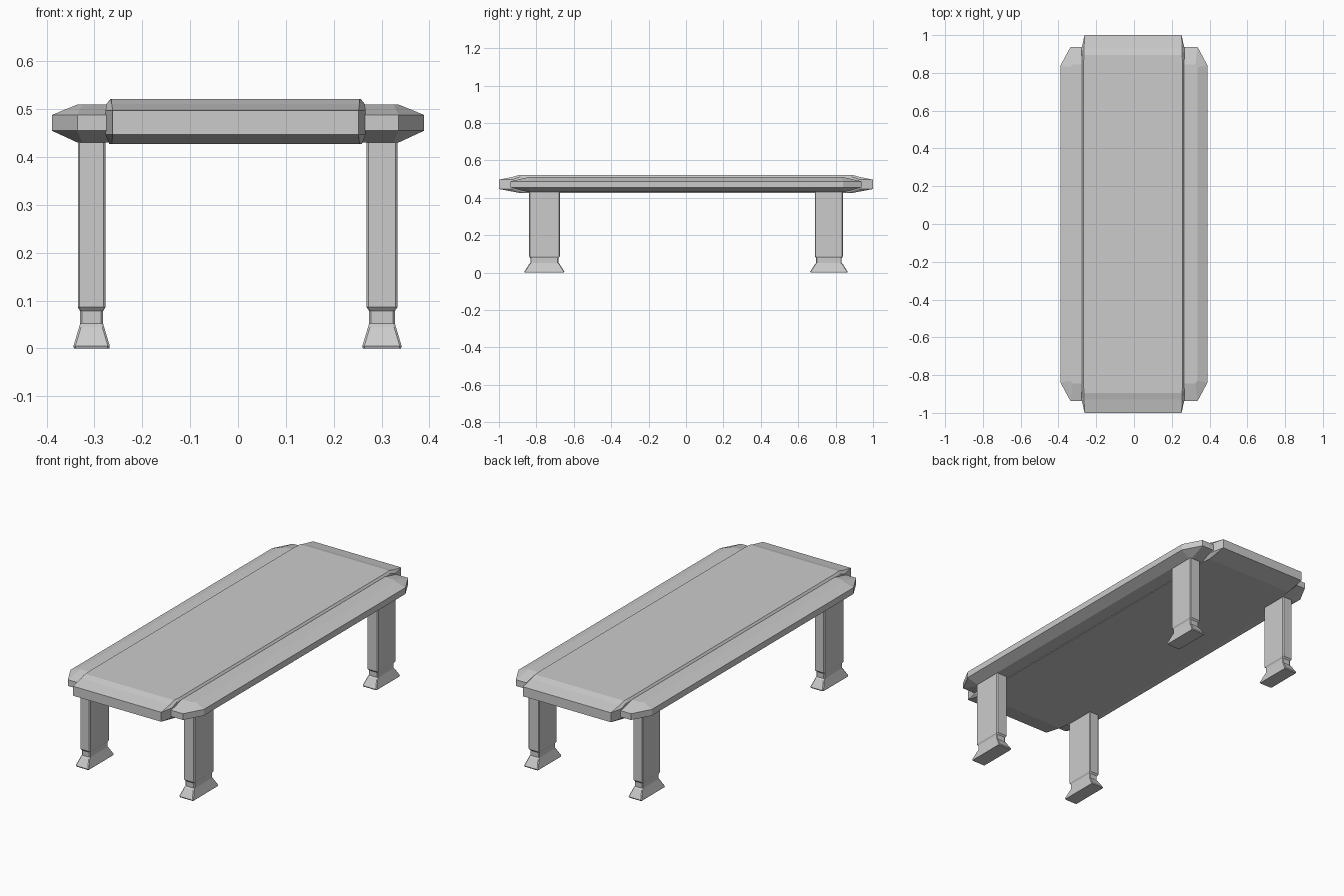
import bpy, bmesh

if "Cube" in bpy.data.objects:
    bpy.data.objects.remove(bpy.data.objects["Cube"])


def loft(name, rings):
    """Skin a closed solid through stacked outlines (z, [(x, y), ...])."""
    bm = bmesh.new()
    loops = [[bm.verts.new((x, y, z)) for x, y in pts] for z, pts in rings]
    n = len(loops[0])
    for a, b in zip(loops, loops[1:]):
        for i in range(n):
            j = (i + 1) % n
            bm.faces.new((a[i], a[j], b[j], b[i]))
    bm.faces.new(loops[0][::-1])
    bm.faces.new(loops[-1])
    bmesh.ops.recalc_face_normals(bm, faces=bm.faces)
    me = bpy.data.meshes.new(name)
    bm.to_mesh(me)
    bm.free()
    ob = bpy.data.objects.new(name, me)
    bpy.context.collection.objects.link(ob)
    return ob


def octagon(cx, cy, x_out, y_in, x_in, y_out):
    """Rectangle with cut corners running (x_out, y_in) -> (x_in, y_out)."""
    q = [(x_out, y_in), (x_in, y_out)]
    p = q + [(-x, y) for x, y in q[::-1]]
    p += [(-x, -y) for x, y in p]
    return [(cx + x, cy + y) for x, y in p]


# Central board: sloping ends, slightly tapered tips
loft("center_board", [
    (0.427, octagon(-0.005, 0, 0.264, 0.86, 0.259, 0.895)),
    (0.447, octagon(-0.005, 0, 0.272, 0.93, 0.257, 1.0)),
    (0.497, octagon(-0.005, 0, 0.272, 0.93, 0.257, 1.0)),
    (0.511, octagon(-0.005, 0, 0.270, 0.89, 0.259, 0.93)),
    (0.521, octagon(-0.005, 0, 0.262, 0.86, 0.259, 0.895)),
])

# Wider board underneath, forming the chamfered side rails
loft("side_rails", [
    (0.430, octagon(0, 0, 0.335, 0.83, 0.325, 0.845)),
    (0.455, octagon(0, 0, 0.389, 0.84, 0.336, 0.938)),
    (0.488, octagon(0, 0, 0.389, 0.84, 0.336, 0.938)),
    (0.510, octagon(0, 0, 0.335, 0.83, 0.325, 0.845)),
])

# Legs: straight post, narrow neck, flared foot: (z, x half, y half) offsets
profile = [(0.0, 0.008, 0.023), (0.005, 0.009, 0.025), (0.045, -0.003, 0.0),
           (0.052, -0.005, -0.007), (0.078, -0.005, -0.007),
           (0.086, 0.0, 0.0), (0.45, 0.0, 0.0)]
for side, cx, hx in (("left", -0.306, 0.029), ("right", 0.301, 0.032)):
    for end, cy, hy in (("front", -0.757, 0.082), ("back", 0.764, 0.075)):
        c = 0.004
        loft(f"{end}_{side}_leg", [
            (z, octagon(cx, cy, hx + dx, hy + dy - c, hx + dx - c, hy + dy))
            for z, dx, dy in profile])
